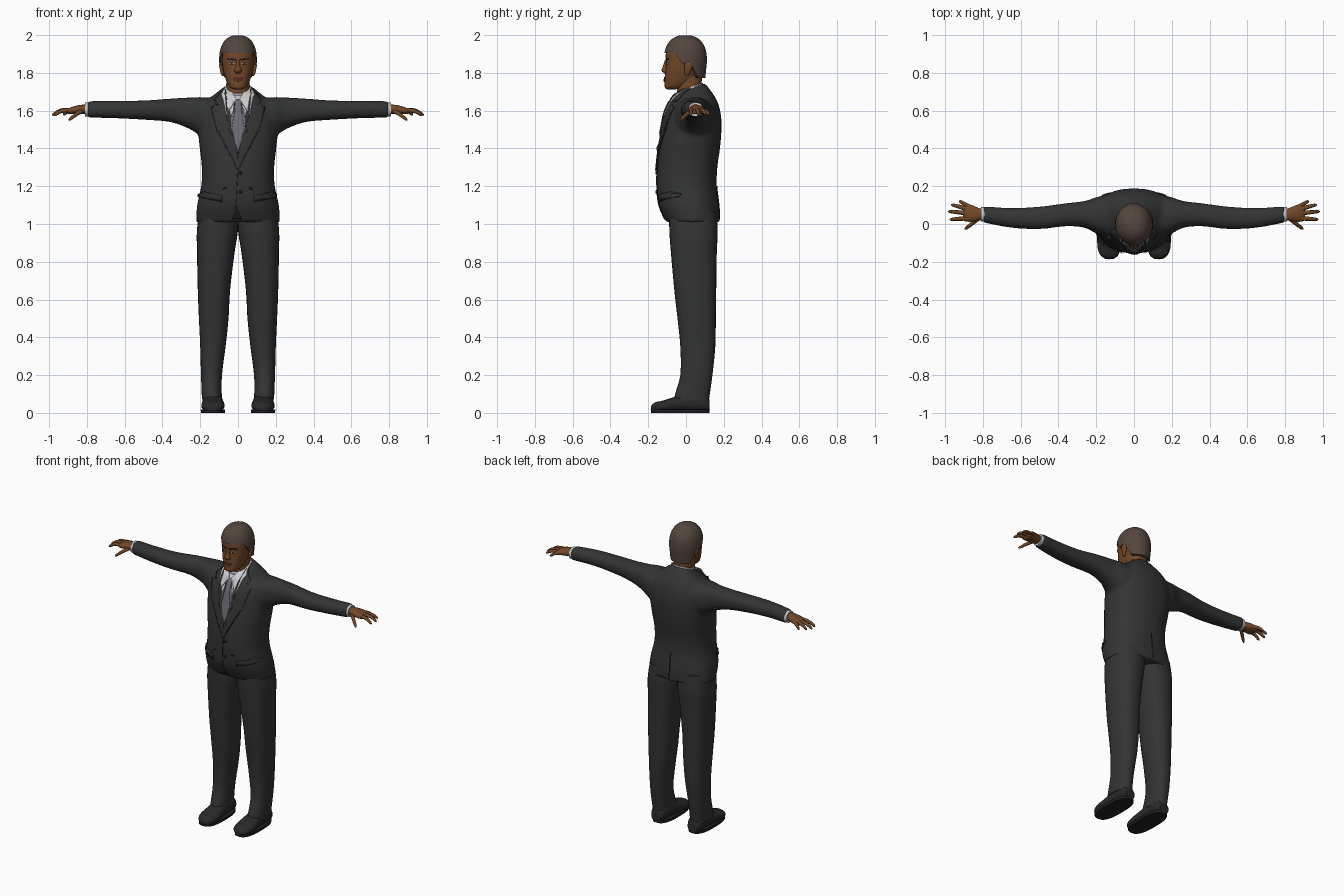
import bpy, bmesh, math
from mathutils import Vector
from mathutils.bvhtree import BVHTree

if "Cube" in bpy.data.objects:
    bpy.data.objects.remove(bpy.data.objects["Cube"])


def material(name, *rgb):
    m = bpy.data.materials.new(name)
    m.use_nodes = True
    m.diffuse_color = (*rgb, 1)
    m.node_tree.nodes["Principled BSDF"].inputs["Base Color"].default_value = (*rgb, 1)
    return m


SUIT = material("charcoal cloth", .033, .034, .034)
SEAM = material("dark seam", .014, .014, .014)
SKIN = material("brown skin", .17, .065, .022)
LIPS = material("lips", .1, .035, .018)
HAIR = material("brown hair", .088, .06, .05)
SHIRT = material("white shirt", .6, .6, .62)
TIE = material("grey tie", .15, .15, .18)
SHOE = material("black leather", .022, .022, .022)
EYE = material("eye white", .35, .3, .27)


def finish(name, bm, mat, angle=50):
    mesh = bpy.data.meshes.new(name)
    bm.to_mesh(mesh)
    bm.free()
    ob = bpy.data.objects.new(name, mesh)
    bpy.context.collection.objects.link(ob)
    mesh.materials.append(mat)
    smooth(ob, angle)
    return ob


def smooth(ob, angle=50):
    bpy.ops.object.select_all(action='DESELECT')
    ob.select_set(True)
    bpy.context.view_layer.objects.active = ob
    bpy.ops.object.shade_smooth_by_angle(angle=math.radians(angle))


def spline(rings, steps):
    """Smooth in-between rings."""
    out = []
    for i in range(len(rings) - 1):
        quad = [rings[max(0, min(len(rings) - 1, i + k))] for k in (-1, 0, 1, 2)]
        for j in range(steps):
            t = j / steps
            out.append([b + t / 2 * (c - a + t * (2*a - 5*b + 4*c - d + t * (3*(b - c) + d - a)))
                        for a, b, c, d in zip(*quad)])
    return out + [rings[-1]]


def skin_rows(bm, rows):
    n = len(rows[0])
    for lo, hi in zip(rows, rows[1:]):
        for k in range(n):
            bm.faces.new((lo[k], lo[(k + 1) % n], hi[(k + 1) % n], hi[k]))


def loft(name, axis, rings, mat, side=1, power=2.3, n=28, steps=3):
    """Rings are (position, a min, a max, b min, b max, tilt); a, b follow the axis in xyz order."""
    bm = bmesh.new()
    rows = []
    for p, a0, a1, b0, b1, tilt in spline([(*r, 0)[:6] for r in rings], steps):
        row = []
        for k in range(n):
            c, s = math.cos(math.tau * k / n), math.sin(math.tau * k / n)
            a = (a0 + a1) / 2 + (a1 - a0) / 2 * math.copysign(abs(c) ** (2 / power), c)
            b = (b0 + b1) / 2 + (b1 - b0) / 2 * math.copysign(abs(s) ** (2 / power), s)
            q = p + tilt * b
            x, y, z = {'x': (q, a, b), 'y': (b, q, a), 'z': (a, b, q)}[axis]
            row.append(bm.verts.new((side * x, y, z)))
        rows.append(row)
    skin_rows(bm, rows)
    bm.faces.new(rows[0])
    bm.faces.new(rows[-1])
    bmesh.ops.recalc_face_normals(bm, faces=bm.faces)
    return finish(name, bm, mat)


def centred(*rows):
    """Rings symmetric in x: (z, half width, y front, y back, tilt)."""
    return [(r[0], -r[1], *r[1:]) for r in rows]


def surface(ob):
    return BVHTree.FromObject(ob, bpy.context.evaluated_depsgraph_get())


def plate(name, tree, points, mat, lift=.004, side=1, view=1, grid=.02):
    """Thin panel drawn in x, z and laid onto a surface; view 1 is the front, -1 the back."""
    bm = bmesh.new()
    bm.faces.new([bm.verts.new((side * x, 0, z)) for x, z in points])
    bmesh.ops.triangulate(bm, faces=bm.faces)
    for axis in (0, 2):
        vals = [v.co[axis] for v in bm.verts]
        normal = Vector((axis == 0, 0, axis == 2))
        for k in range(math.ceil(min(vals) / grid), math.ceil(max(vals) / grid)):
            bmesh.ops.bisect_plane(bm, geom=bm.verts[:] + bm.edges[:] + bm.faces[:],
                                   plane_co=normal * k * grid, plane_no=normal)
    for v in bm.verts:
        start = Vector((v.co.x, -view, v.co.z))
        hit = tree.ray_cast(start, Vector((0, view, 0)))
        if hit[0] is None:
            hit = tree.find_nearest(start)
        v.co = hit[0] + hit[1] * lift
    bm.normal_update()
    if sum(f.normal.y * f.calc_area() for f in bm.faces) * view > 0:
        bmesh.ops.reverse_faces(bm, faces=bm.faces)
    ob = finish(name, bm, mat)
    mod = ob.modifiers.new("thickness", 'SOLIDIFY')
    mod.thickness = .008
    return ob


def oval(x, z, rx, rz, n=12):
    return [(x + rx * math.cos(math.tau * k / n), z + rz * math.sin(math.tau * k / n)) for k in range(n)]


def strip(x0, z0, x1, z1, w):
    d = Vector((z1 - z0, x0 - x1)).normalized() * w
    return [(x0 + d.x, z0 + d.y), (x1 + d.x, z1 + d.y), (x1 - d.x, z1 - d.y), (x0 - d.x, z0 - d.y)]


# Jacket: body and sleeves fused into one surface
jacket = loft("jacket", 'z', centred(
    (1.01, .222, -.105, .178), (1.1, .217, -.145, .175), (1.2, .195, -.155, .163), (1.3, .192, -.153, .166),
    (1.4, .203, -.142, .18), (1.5, .212, -.124, .188), (1.58, .205, -.108, .185), (1.635, .18, -.09, .165, .1),
    (1.675, .125, -.075, .13, .25), (1.705, .08, -.062, .1, .4)), SUIT)
for side in (1, -1):
    sleeve = loft("sleeve", 'x', [
        (.1, -.07, .16, 1.45, 1.665), (.19, -.055, .145, 1.465, 1.672), (.26, -.02, .122, 1.505, 1.67),
        (.36, -.012, .11, 1.54, 1.664), (.5, -.027, .092, 1.552, 1.654), (.65, -.02, .085, 1.56, 1.653),
        (.8, .008, .094, 1.563, 1.65)], SUIT, side)
    jacket.select_set(True)
    bpy.context.view_layer.objects.active = jacket
    bpy.ops.object.join()
remesh = jacket.modifiers.new("fuse", 'REMESH')
remesh.mode, remesh.voxel_size, remesh.use_smooth_shade = 'VOXEL', .011, True
relax = jacket.modifiers.new("relax", 'SMOOTH')
relax.factor, relax.iterations = .5, 5
cloth = surface(jacket)

# Shirt front, tie, lapels and jacket details
plate("shirt_front", cloth, [(-.07, 1.7), (.07, 1.7), (.065, 1.58), (0, 1.38), (-.065, 1.58)], SHIRT, .003)
plate("tie", cloth, [(-.016, 1.6), (-.022, 1.655), (.022, 1.655), (.016, 1.6), (.036, 1.48), (0, 1.385),
                     (-.036, 1.48)], TIE, .008)
for side in (1, -1):
    plate("lapel", cloth, [(.068, 1.715), (.12, 1.655), (.1, 1.63), (.14, 1.615), (.11, 1.5), (0, 1.29),
                           (0, 1.375), (.058, 1.56)], SUIT, .009, side)
    plate("lapel_edge", cloth, strip(.138, 1.61, .11, 1.5, .002) , SEAM, .006, side)
    plate("lapel_edge_lower", cloth, strip(.11, 1.5, .002, 1.29, .002), SEAM, .006, side)
    plate("shirt_collar", cloth, [(.008, 1.66), (.06, 1.73), (.082, 1.68), (.06, 1.575)], SHIRT, .012, side)
    plate("pocket_flap", cloth, [(.085, 1.15), (.2, 1.175), (.2, 1.145), (.085, 1.12)], SUIT, .007, side)
    plate("pocket_seam", cloth, strip(.085, 1.118, .2, 1.143, .003), SEAM, .004, side)
plate("front_seam", cloth, strip(0, 1.3, -.012, 1.1, .0018), SEAM, .003)
plate("hem_opening", cloth, [(-.012, 1.1), (.02, 1.025), (-.03, 1.025)], SEAM, .003)
plate("back_vent", cloth, strip(0, 1.2, 0, 1.025, .0025), SEAM, .003, view=-1)
for z in (1.27, 1.17):
    plate("button", cloth, oval(.012, z, .009, .009), SEAM, .008)

# Neck, collar band and head
loft("neck", 'z', centred((1.62, .062, -.05, .085), (1.7, .06, -.048, .082), (1.8, .062, -.045, .085)), SKIN)
loft("collar_band", 'z', centred((1.65, .078, -.07, .1, .4), (1.712, .068, -.06, .09, .4)), SHIRT)
head = loft("head", 'z', centred(
    (1.713, .022, -.1, -.055), (1.722, .042, -.112, -.01), (1.745, .057, -.113, .03), (1.78, .07, -.112, .07),
    (1.82, .08, -.108, .088), (1.86, .085, -.106, .095), (1.9, .087, -.107, .098), (1.95, .08, -.092, .09),
    (1.98, .05, -.05, .05)), SKIN, n=36)
face = surface(head)
loft("nose", 'z', centred((1.868, .008, -.112, -.09), (1.835, .011, -.123, -.09), (1.812, .02, -.13, -.09),
                          (1.798, .013, -.116, -.09)), SKIN, n=14)
plate("upper_lip", face, oval(0, 1.772, .026, .006), LIPS, .005, grid=.01)
plate("lower_lip", face, oval(0, 1.762, .021, .006), LIPS, .006, grid=.01)
for side in (1, -1):
    plate("eye", face, oval(.034, 1.85, .014, .006), EYE, .002, side, grid=.01)
    plate("iris", face, oval(.034, 1.85, .006, .006), SEAM, .003, side, grid=.01)
    plate("eyebrow", face, strip(.014, 1.87, .054, 1.874, .004), SEAM, .004, side, grid=.01)
    loft("ear", 'z', [(1.785, .076, .086, -.005, .01), (1.8, .076, .092, -.008, .022),
                      (1.84, .08, .1, -.008, .036), (1.862, .08, .094, .002, .028)], SKIN, side, n=14)

# Hair: a cap whose lower edge follows the hairline
bm = bmesh.new()
rows = []
N, LEVELS = 48, 14
for i in range(-1, LEVELS):
    row = []
    for k in range(N):
        a = math.tau * k / N
        y = math.sin(a)
        if y < -.5:
            low = 1.905
        elif y < -.1:
            low = 1.905 - .065 * (y + .5) / .4
        elif y < .3:
            low = 1.84 + .02 * math.sin((y + .1) / .4 * math.pi)
        else:
            low = max(1.772, 1.84 - .2 * (y - .3))
        z = low + (1.999 - low) * math.sin(max(i, 0) / LEVELS * math.pi / 2)
        up = max(0, z - 1.86) / .14
        r = (1 - up ** 2.5) ** .42 * (1 - .9 * max(0, 1.86 - z)) * (.8 if i < 0 else 1)
        row.append(bm.verts.new((.1 * r * math.cos(a), -.003 + .114 * r * y, z)))
    rows.append(row)
skin_rows(bm, rows)
bm.faces.new(rows[-1])
finish("hair", bm, HAIR)

for side in (1, -1):
    # Trouser legs
    loft("trouser_leg", 'z', [
        (.07, .082, .192, -.06, .122), (.1, .086, .192, -.058, .126), (.2, .085, .196, -.03, .14),
        (.35, .066, .2, -.03, .155), (.5, .05, .207, -.045, .158), (.65, .042, .213, -.062, .16),
        (.85, .018, .217, -.08, .163), (.96, .001, .218, -.088, .168), (1.07, 0, .205, -.09, .16)], SUIT, side)
    # Shoes
    loft("shoe", 'y', [(-.186, .012, .035, .11, .15), (-.165, .006, .055, .083, .178),
                       (-.12, .006, .066, .071, .194), (-.05, .006, .088, .075, .19),
                       (.03, .006, .11, .083, .186), (.1, .006, .1, .088, .182),
                       (.125, .01, .07, .1, .17)], SHOE, side)
    loft("sole", 'z', [(0, .07, .196, -.184, .124), (.018, .068, .198, -.187, .126)], SEAM, side, 2.7, steps=1)
    # Cuffs and hands
    loft("cuff", 'x', [(.77, .012, .09, 1.568, 1.645), (.809, .013, .089, 1.57, 1.643)], SHIRT, side, steps=1)
    loft("palm", 'x', [(.78, .022, .076, 1.582, 1.63), (.82, .018, .084, 1.582, 1.632),
                       (.86, .012, .1, 1.582, 1.626), (.895, .014, .102, 1.582, 1.614),
                       (.905, .024, .094, 1.588, 1.606)], SKIN, side, n=20)
    fingers = {"little_finger": [(.87, .09, 1.602), (.9, .108, 1.596), (.925, .122, 1.578)],
               "ring_finger": [(.88, .078, 1.604), (.93, .093, 1.6), (.968, .102, 1.58)],
               "middle_finger": [(.88, .056, 1.604), (.94, .063, 1.6), (.983, .066, 1.576)],
               "index_finger": [(.88, .03, 1.604), (.935, .027, 1.598), (.975, .024, 1.574)],
               "thumb": [(.825, .03, 1.6), (.86, .0, 1.578), (.895, -.027, 1.55)]}
    for name, path in fingers.items():
        curve = bpy.data.curves.new(name, 'CURVE')
        curve.dimensions, curve.use_fill_caps = '3D', True
        curve.bevel_depth, curve.bevel_resolution = .0105, 2
        line = curve.splines.new('POLY')
        pts = spline([(*p, r) for p, r in zip(path, (1.15, 1, .7))], 4)
        line.points.add(len(pts) - 1)
        for pt, (x, y, z, r) in zip(line.points, pts):
            pt.co, pt.radius = (side * x, y, z, 1), r
        line.points[-1].radius = .35
        curve.materials.append(SKIN)
        ob = bpy.data.objects.new(name, curve)
        bpy.context.collection.objects.link(ob)
        bpy.ops.object.select_all(action='DESELECT')
        ob.select_set(True)
        bpy.context.view_layer.objects.active = ob
        bpy.ops.object.convert(target='MESH')
        smooth(bpy.context.object)
